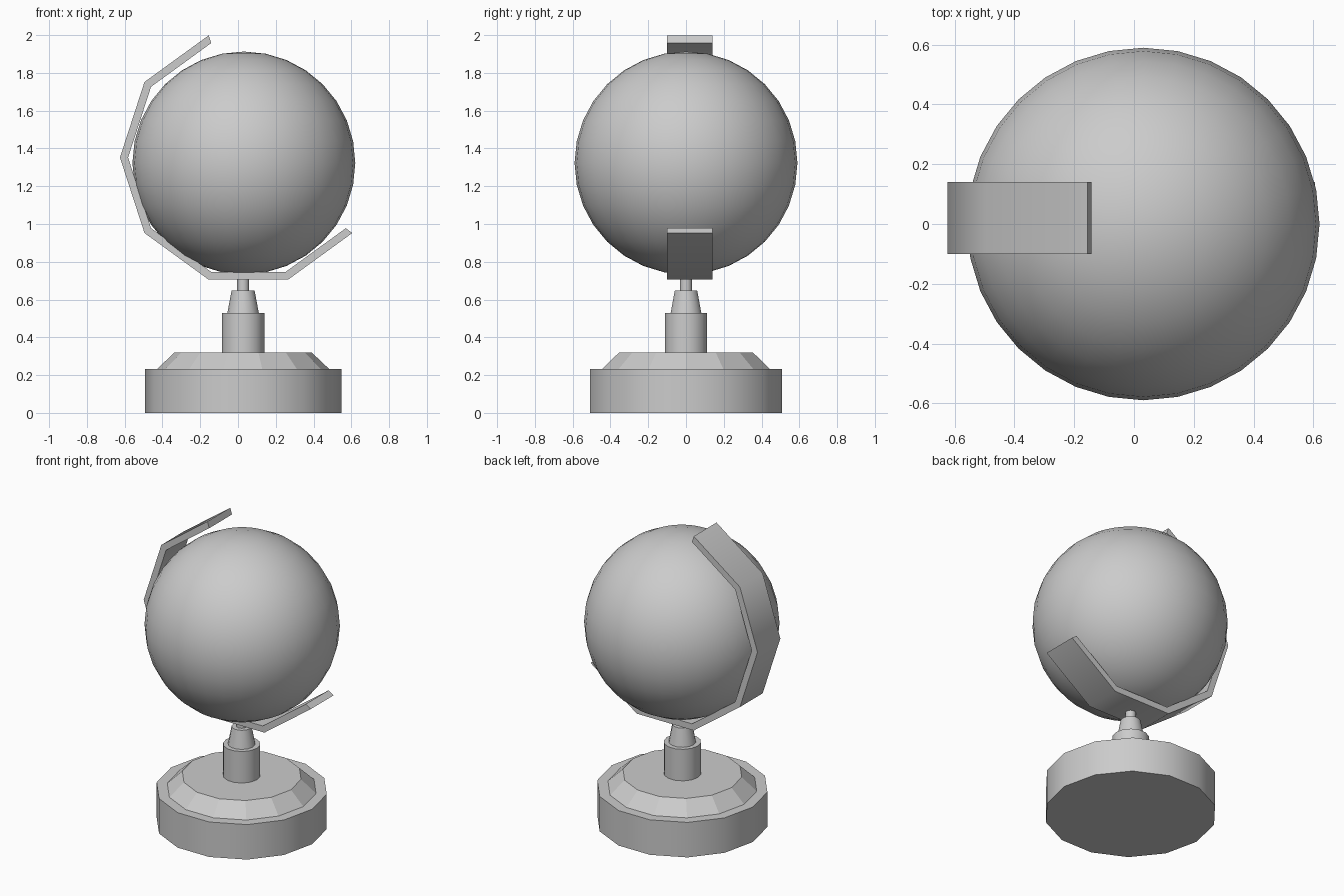
import bpy, bmesh, math

if "Cube" in bpy.data.objects:
    bpy.data.objects.remove(bpy.data.objects["Cube"])

CX = 0.027      # axis of the stand and ball
SIDES = 14


def finish(name, bm, smooth=None):
    bmesh.ops.recalc_face_normals(bm, faces=bm.faces)
    mesh = bpy.data.meshes.new(name)
    bm.to_mesh(mesh)
    bm.free()
    ob = bpy.data.objects.new(name, mesh)
    bpy.context.collection.objects.link(ob)
    if smooth:
        bpy.ops.object.select_all(action='DESELECT')
        ob.select_set(True)
        bpy.context.view_layer.objects.active = ob
        bpy.ops.object.shade_smooth_by_angle(angle=math.radians(smooth))
    return ob


def frustum(name, r0, r1, z0, z1, smooth=None):
    bm = bmesh.new()
    bmesh.ops.create_cone(bm, cap_ends=True, segments=SIDES, radius1=r0,
                          radius2=r1, depth=z1 - z0)
    ob = finish(name, bm, smooth)
    ob.location = (CX, 0, (z0 + z1) / 2)
    ob.rotation_euler.z = math.pi / 2
    return ob


# Stand: foot, sloped collar, column, taper and pin
frustum("base", 0.52, 0.52, 0, 0.233, 30)
frustum("base_collar", 0.455, 0.363, 0.233, 0.32)
frustum("column", 0.113, 0.113, 0.32, 0.53, 30)
frustum("column_taper", 0.083, 0.061, 0.53, 0.647, 30)
frustum("pin", 0.032, 0.032, 0.647, 0.74, 30)

# Globe ball
bm = bmesh.new()
bmesh.ops.create_uvsphere(bm, u_segments=32, v_segments=16, radius=0.59)
globe = finish("globe", bm, 30)
globe.location = (0.031, 0, 1.323)

# Cradle arm: six sides of a ten-sided ring, swept as a flat strip
bm = bmesh.new()
rings = []
for i in range(7):
    a = math.radians(108 + 36 * i)
    rings.append([bm.verts.new((0.055 + r * math.cos(a), y, 1.352 + r * math.sin(a)))
                  for r, y in ((0.68, -0.1), (0.68, 0.14), (0.637, 0.14), (0.637, -0.1))])
for a, b in zip(rings, rings[1:]):
    for k in range(4):
        n = (k + 1) % 4
        bm.faces.new((a[k], a[n], b[n], b[k]))
bm.faces.new(rings[0])
bm.faces.new(rings[-1])
finish("cradle_arm", bm, 40)
